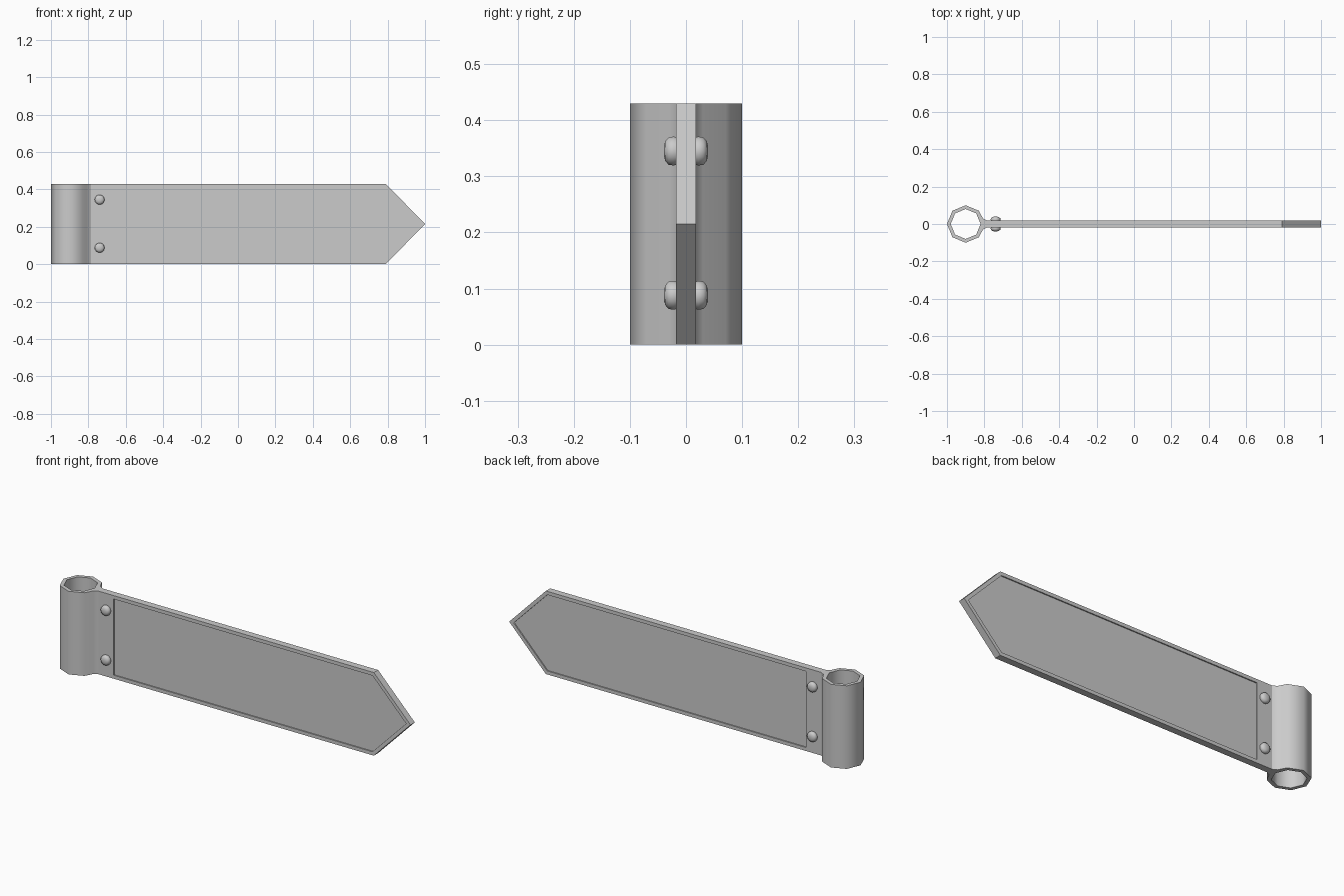
import bpy, bmesh, math
from mathutils import Vector

if "Cube" in bpy.data.objects:
    bpy.data.objects.remove(bpy.data.objects["Cube"])

H = 0.43      # sign height
T = 0.0175    # half thickness of the board
X0 = -0.785   # where the sleeve meets the board


def finish(name, bm, angle):
    bmesh.ops.recalc_face_normals(bm, faces=bm.faces)
    me = bpy.data.meshes.new(name)
    bm.to_mesh(me)
    bm.free()
    ob = bpy.data.objects.new(name, me)
    bpy.context.collection.objects.link(ob)
    bpy.ops.object.select_all(action='DESELECT')
    ob.select_set(True)
    bpy.context.view_layer.objects.active = ob
    bpy.ops.object.shade_smooth_by_angle(angle=math.radians(angle))
    return ob


def loft(name, loops, angle):
    # skin a list of equal-length closed loops and cap both ends
    bm = bmesh.new()
    rings = [[bm.verts.new(p) for p in loop] for loop in loops]
    n = len(rings[0])
    for a, b in zip(rings, rings[1:]):
        for i in range(n):
            j = (i + 1) % n
            bm.faces.new((a[i], a[j], b[j], b[i]))
    bm.faces.new(rings[0])
    bm.faces.new(rings[-1])
    return finish(name, bm, angle)


# Pole sleeve: octagonal tube flaring into the board
def octagon(r):
    return [(-0.9 + r * math.cos(k * math.pi / 4), r * math.sin(k * math.pi / 4)) for k in range(8)]


bm = bmesh.new()
outer = [bm.verts.new((x, y, 0)) for x, y in octagon(0.1)[1:]]
inner = [bm.verts.new((x, y, 0)) for x, y in octagon(0.08)]
a1, b1, b2, a2 = [bm.verts.new((x, y, 0)) for x, y in
                  ((X0, T), (-0.808, 0.03), (-0.808, -0.03), (X0, -T))]
for k in range(6):
    bm.faces.new((outer[k], outer[k + 1], inner[k + 2], inner[k + 1]))
bm.faces.new((outer[0], inner[1], inner[0], b1))
bm.faces.new((outer[6], b2, inner[0], inner[7]))
bm.faces.new((b1, inner[0], b2, a2, a1))
ext = bmesh.ops.extrude_face_region(bm, geom=bm.faces[:])
bmesh.ops.translate(bm, vec=(0, 0, H), verts=[v for v in ext["geom"] if isinstance(v, bmesh.types.BMVert)])
finish("pole_sleeve", bm, 50)


# Arrow board with a shallow recessed panel on both sides
def arrow(left, inset, y):
    tip = 1 - inset * math.sqrt(2)
    shoulder = tip - (H / 2 - inset) * 0.21 / 0.215
    return [(left, y, inset), (shoulder, y, inset), (tip, y, H / 2),
            (shoulder, y, H - inset), (left, y, H - inset)]


PL, IN, D = -0.70, 0.018, 0.006   # panel left edge, border, depth
loft("arrow_board", [arrow(PL, IN, D - T), arrow(PL, IN, -T), arrow(X0, 0, -T),
                     arrow(X0, 0, T), arrow(PL, IN, T), arrow(PL, IN, T - D)], 30)

# Rounded rivet heads on both sides
profile = [(0.024, 0.014), (0.0265, 0.022), (0.025, 0.031), (0.018, 0.037), (0.008, 0.0395)]
N = 14
for z, level in ((0.088, "lower"), (0.345, "upper")):
    for s, side in ((-1, "front"), (1, "back")):
        loops = [[Vector((-0.74 + r * math.cos(i * math.tau / N), s * y,
                          z + r * math.sin(i * math.tau / N))) for i in range(N)]
                 for r, y in profile]
        loft(f"rivet_{level}_{side}", loops, 60)
